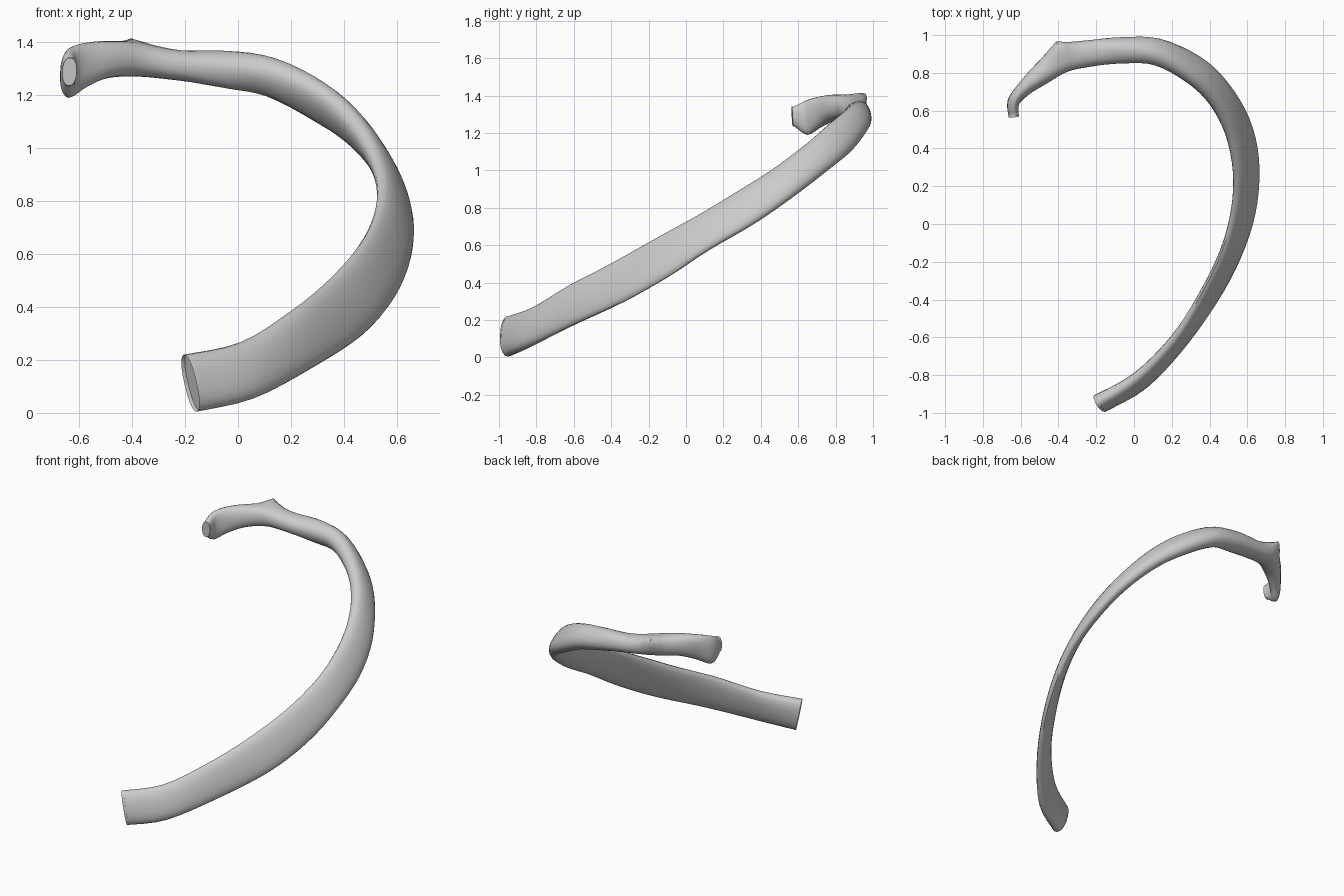
import bpy, bmesh, math
from mathutils import Vector

if "Cube" in bpy.data.objects:
    bpy.data.objects.remove(bpy.data.objects["Cube"])

# Stations along the bone: upper edge xyz, lower edge xyz, thickness
STATIONS = [
    (-.205, -.945, .22, -.155, -.955, .005, .10),
    (.01, -.81, .267, .06, -.845, .055, .085),
    (.20, -.62, .385, .28, -.61, .17, .075),
    (.34, -.40, .50, .47, -.34, .295, .07),
    (.46, -.16, .635, .585, -.10, .43, .07),
    (.52, .06, .755, .645, .12, .575, .07),
    (.535, .26, .875, .65, .36, .715, .08),
    (.50, .46, 1.00, .595, .57, .86, .09),
    (.42, .63, 1.13, .475, .755, 1.00, .10),
    (.30, .755, 1.24, .33, .88, 1.10, .11),
    (.13, .855, 1.325, .12, .965, 1.21, .12),
    (-.05, .89, 1.36, -.05, .95, 1.235, .135),
    (-.22, .90, 1.37, -.22, .91, 1.255, .14),
    (-.38, .87, 1.40, -.37, .88, 1.27, .145),
    (-.50, .79, 1.405, -.49, .79, 1.265, .115),
    (-.59, .715, 1.395, -.575, .715, 1.23, .08),
    (-.635, .645, 1.375, -.64, .65, 1.19, .065),
    (-.635, .575, 1.34, -.64, .58, 1.235, .055),
]
SIDES, STEPS = 20, 4


def spline(p0, p1, p2, p3, t):
    return 0.5 * (2 * p1 + (p2 - p0) * t + (2 * p0 - 5 * p1 + 4 * p2 - p3) * t * t
                  + (3 * p1 - p0 - 3 * p2 + p3) * t ** 3)


# Smooth the stations into a dense series
n = len(STATIONS)
dense = []
for i in range(n - 1):
    quad = [STATIONS[max(0, min(n - 1, i + k))] for k in (-1, 0, 1, 2)]
    for s in range(STEPS):
        dense.append([spline(*c, s / STEPS) for c in zip(*quad)])
dense.append(list(STATIONS[-1]))
upper = [Vector(d[0:3]) for d in dense]
lower = [Vector(d[3:6]) for d in dense]
mid = [(u + l) / 2 for u, l in zip(upper, lower)]

# Rounded flat cross-sections swept along the curve
bm = bmesh.new()
rings = []
for i, c in enumerate(mid):
    tangent = mid[min(i + 1, len(mid) - 1)] - mid[max(i - 1, 0)]
    tall = (upper[i] - lower[i]) / 2
    wide = tangent.cross(tall).normalized() * dense[i][6] / 2
    ring = []
    for k in range(SIDES):
        a = 2 * math.pi * k / SIDES
        ca, sa = math.cos(a), math.sin(a)
        ring.append(bm.verts.new(c + wide * math.copysign(abs(ca) ** .88, ca)
                                 + tall * math.copysign(abs(sa) ** .88, sa)))
    rings.append(ring)
for r0, r1 in zip(rings, rings[1:]):
    for k in range(SIDES):
        j = (k + 1) % SIDES
        bm.faces.new((r0[k], r0[j], r1[j], r1[k]))

# Knob near the back end, pulled out of the surface
knob = Vector((-.405, .935, 1.38))
for v in bm.verts:
    v.co += Vector((-.008, .035, .032)) * math.exp(-((v.co - knob).length / .05) ** 2)

# Slightly hollow front end
front = bm.faces.new(rings[0])
bmesh.ops.inset_region(bm, faces=[front], thickness=.014)
inward = (mid[1] - mid[0]).normalized() * .015
for v in front.verts:
    v.co += inward

# Rounded head at the back end
head = bm.faces.new(rings[-1])
bmesh.ops.inset_region(bm, faces=[head], thickness=.014)
outward = (mid[-1] - mid[-2]).normalized() * .01
for v in head.verts:
    v.co += outward

bmesh.ops.recalc_face_normals(bm, faces=bm.faces)
mesh = bpy.data.meshes.new("rib_bone")
bm.to_mesh(mesh)
bm.free()
rib = bpy.data.objects.new("rib_bone", mesh)
bpy.context.collection.objects.link(rib)
bpy.context.view_layer.objects.active = rib
rib.select_set(True)
bpy.ops.object.shade_smooth_by_angle(angle=math.radians(45))
